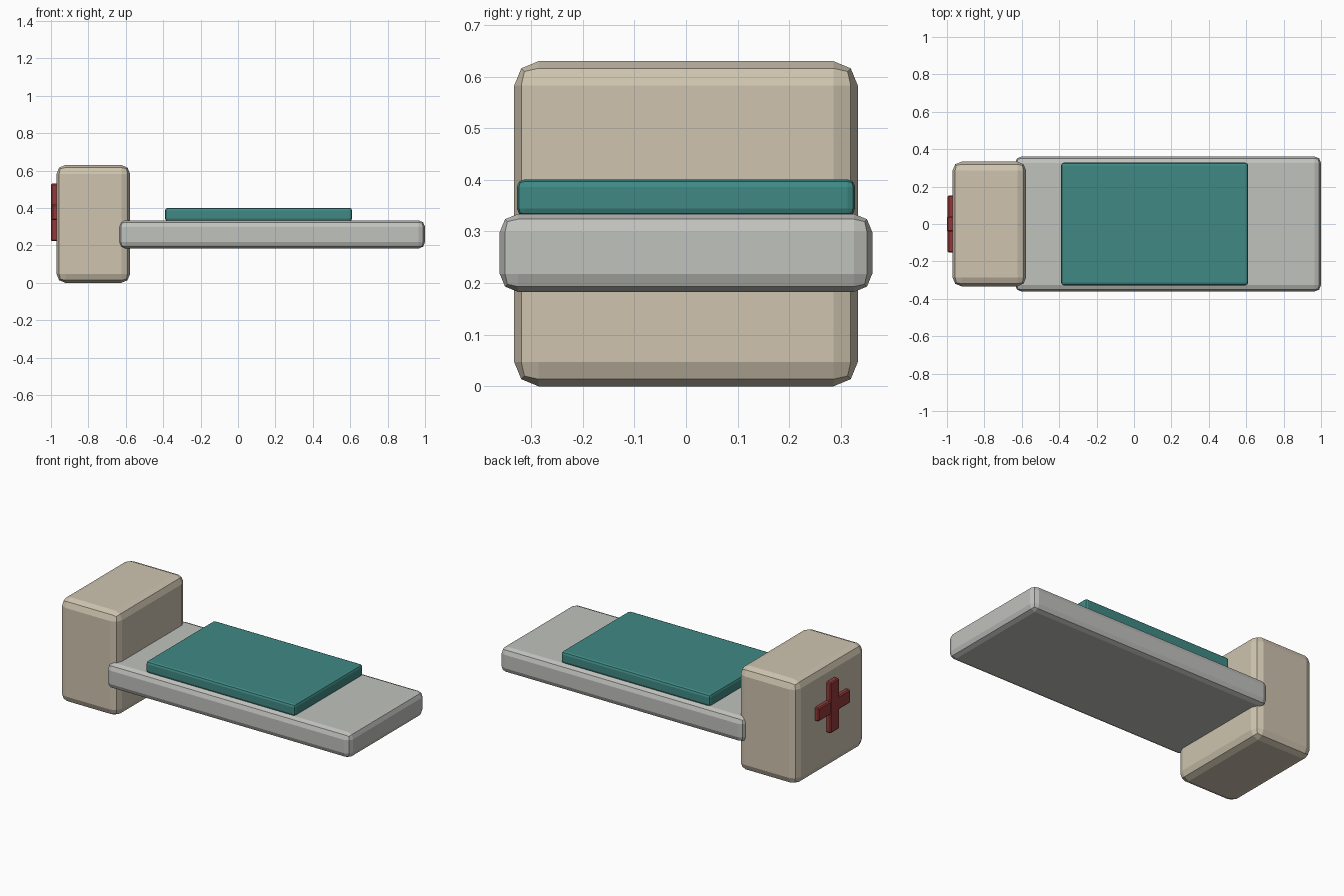
import bpy

if "Cube" in bpy.data.objects:
    bpy.data.objects.remove(bpy.data.objects["Cube"])


def material(name, rgb):
    m = bpy.data.materials.new(name)
    m.diffuse_color = (*rgb, 1)
    m.use_nodes = True
    m.node_tree.nodes["Principled BSDF"].inputs["Base Color"].default_value = m.diffuse_color
    return m


def box(name, x, y, z, bevel, segments, mat=None):
    """Bevelled box from (min, max) ranges per axis."""
    lo, hi = zip(x, y, z)
    bpy.ops.mesh.primitive_cube_add(
        size=1, location=[(a + b) / 2 for a, b in zip(lo, hi)])
    ob = bpy.context.object
    ob.name = name
    ob.scale = [b - a for a, b in zip(lo, hi)]
    bpy.ops.object.transform_apply(location=False, rotation=False, scale=True)
    mod = ob.modifiers.new("bevel", 'BEVEL')
    mod.width = bevel
    mod.segments = segments
    if mat:
        ob.data.materials.append(mat)
    return ob


beige = material("beige", (0.62, 0.55, 0.43))
grey = material("light_grey", (0.53, 0.54, 0.51))
teal = material("teal", (0.05, 0.25, 0.23))
red = material("red", (0.30, 0.04, 0.04))

# Upright end block and the slab that runs out from it
box("end_block", (-0.97, -0.577), (-0.333, 0.333), (0, 0.63), 0.047, 2, beige)
box("bed_slab", (-0.636, 1.0), (-0.361, 0.361), (0.183, 0.334), 0.035, 2, grey)

# Pad lying on the slab
box("pad", (-0.39, 0.61), (-0.328, 0.328), (0.33, 0.401), 0.015, 2, teal)

# Cross on the outer face of the end block
box("cross_upright", (-1.0, -0.96), (-0.041, 0.041), (0.223, 0.53), 0.006, 1, red)
box("cross_bar", (-0.996, -0.96), (-0.152, 0.152), (0.336, 0.418), 0.006, 1, red)
